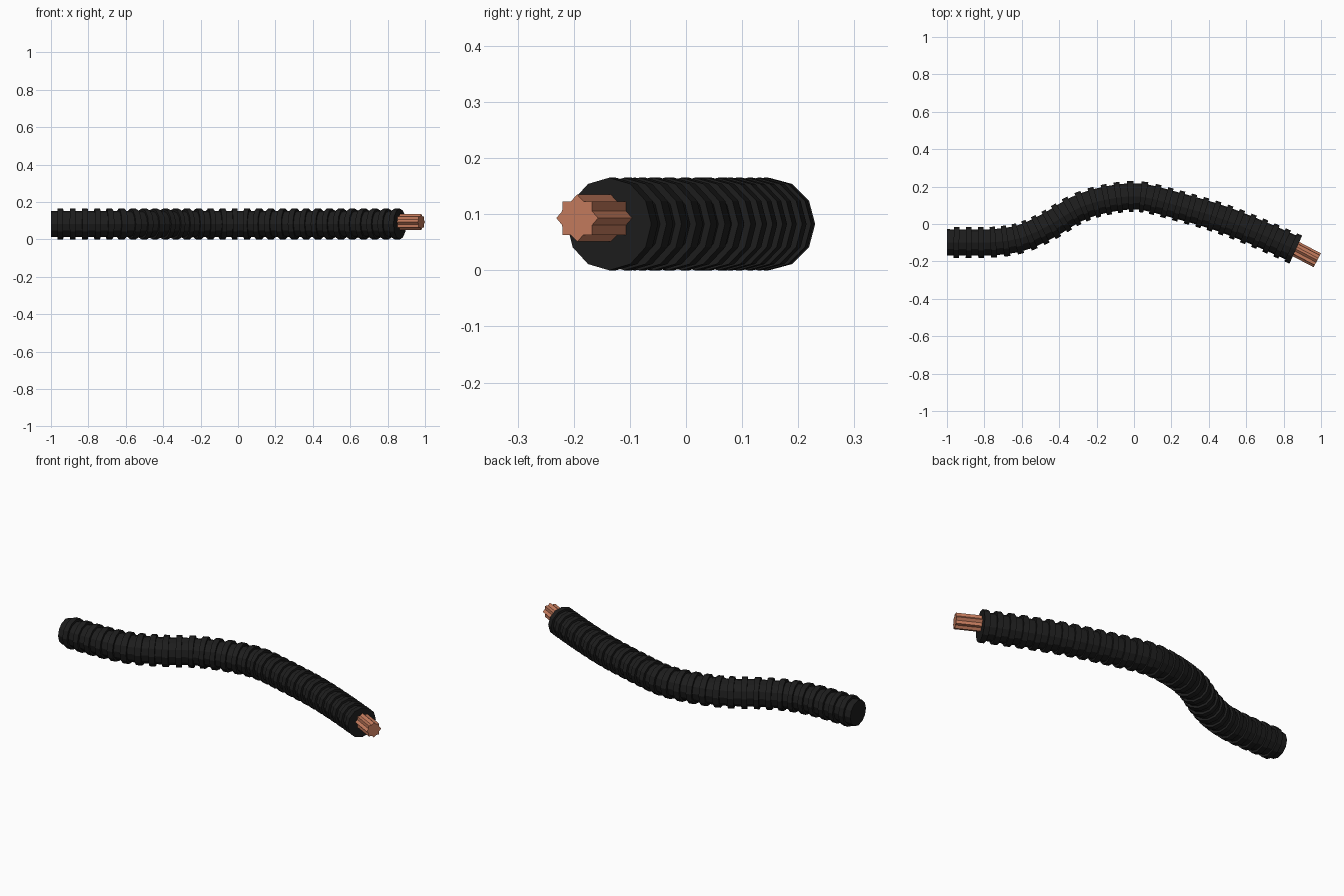
import bpy, bmesh
from math import sin, cos, pi
from mathutils import Vector

if "Cube" in bpy.data.objects:
    bpy.data.objects.remove(bpy.data.objects["Cube"])


def material(name, color):
    m = bpy.data.materials.new(name)
    m.diffuse_color = (*color, 1)
    m.use_nodes = True
    m.node_tree.nodes["Principled BSDF"].inputs["Base Color"].default_value = m.diffuse_color
    return m


def loft(name, sections, mat):
    """Skin a list of closed rings and cap both ends."""
    bm = bmesh.new()
    rings = [[bm.verts.new(p) for p in s] for s in sections]
    n = len(rings[0])
    for a, b in zip(rings, rings[1:]):
        for i in range(n):
            j = (i + 1) % n
            bm.faces.new((a[i], a[j], b[j], b[i]))
    bm.faces.new(rings[0])
    bm.faces.new(rings[-1])
    bmesh.ops.recalc_face_normals(bm, faces=bm.faces)
    me = bpy.data.meshes.new(name)
    bm.to_mesh(me)
    bm.free()
    ob = bpy.data.objects.new(name, me)
    bpy.context.collection.objects.link(ob)
    me.materials.append(mat)
    return ob


def section(centre, tangent, radii):
    """Upright ring across the path, one radius per corner."""
    side = Vector((-tangent.y, tangent.x, 0)).normalized()
    n = len(radii)
    return [centre + r * (side * cos(2 * pi * i / n) + Vector((0, 0, sin(2 * pi * i / n))))
            for i, r in enumerate(radii)]


# Centre line of the cable, sampled as a smooth spline
R_OUT, R_IN = 0.0825, 0.07
pts = [(-1.2, -.098), (-1, -.098), (-.75, -.097), (-.6, -.073), (-.46, -.01), (-.3, .083),
       (-.15, .13), (.02, .147), (.2, .107), (.5, .017), (.865, -.137), (1.2, -.3)]
pts = [Vector((x, y, R_OUT)) for x, y in pts]
path = []
for p0, p1, p2, p3 in zip(pts, pts[1:], pts[2:], pts[3:]):
    m1 = (p2 - p0) * (p2 - p1).length / ((p1 - p0).length + (p2 - p1).length)
    m2 = (p3 - p1) * (p2 - p1).length / ((p2 - p1).length + (p3 - p2).length)
    for k in range(40):
        t = k / 40
        path.append(p1 * (2*t**3 - 3*t*t + 1) + m1 * (t**3 - 2*t*t + t)
                    + p2 * (3*t*t - 2*t**3) + m2 * (t**3 - t*t))
path.append(pts[-2])
dist = [0]
for a, b in zip(path, path[1:]):
    dist.append(dist[-1] + (b - a).length)
total = dist[-1]


def along(d):
    i = next((k for k in range(len(dist) - 2) if dist[k + 1] >= d), len(dist) - 2)
    seg = path[i + 1] - path[i]
    return path[i] + seg * ((d - dist[i]) / (dist[i + 1] - dist[i])), seg.normalized()


# Ribbed sheath: alternating groove and ridge
RIBS = 30
pitch = total / RIBS
sections = []
for k in range(RIBS):
    for frac, r in ((0, R_IN), (.55, R_IN), (.55, R_OUT), (1, R_OUT)):
        c, t = along((k + frac) * pitch)
        sections.append(section(c, t, [r] * 12))
loft("cable_sheath", sections, material("black_rubber", (.012, .012, .012)))

# Exposed copper core with an eight-pointed star profile
star = [.042, .0325] * 8
end = Vector((.98, -.194, .093))
direction = Vector((.885, -.465, 0))
loft("copper_core", [section(end - direction * .17, direction, star),
                     section(end, direction, star)],
     material("copper", (.56, .2, .11)))
